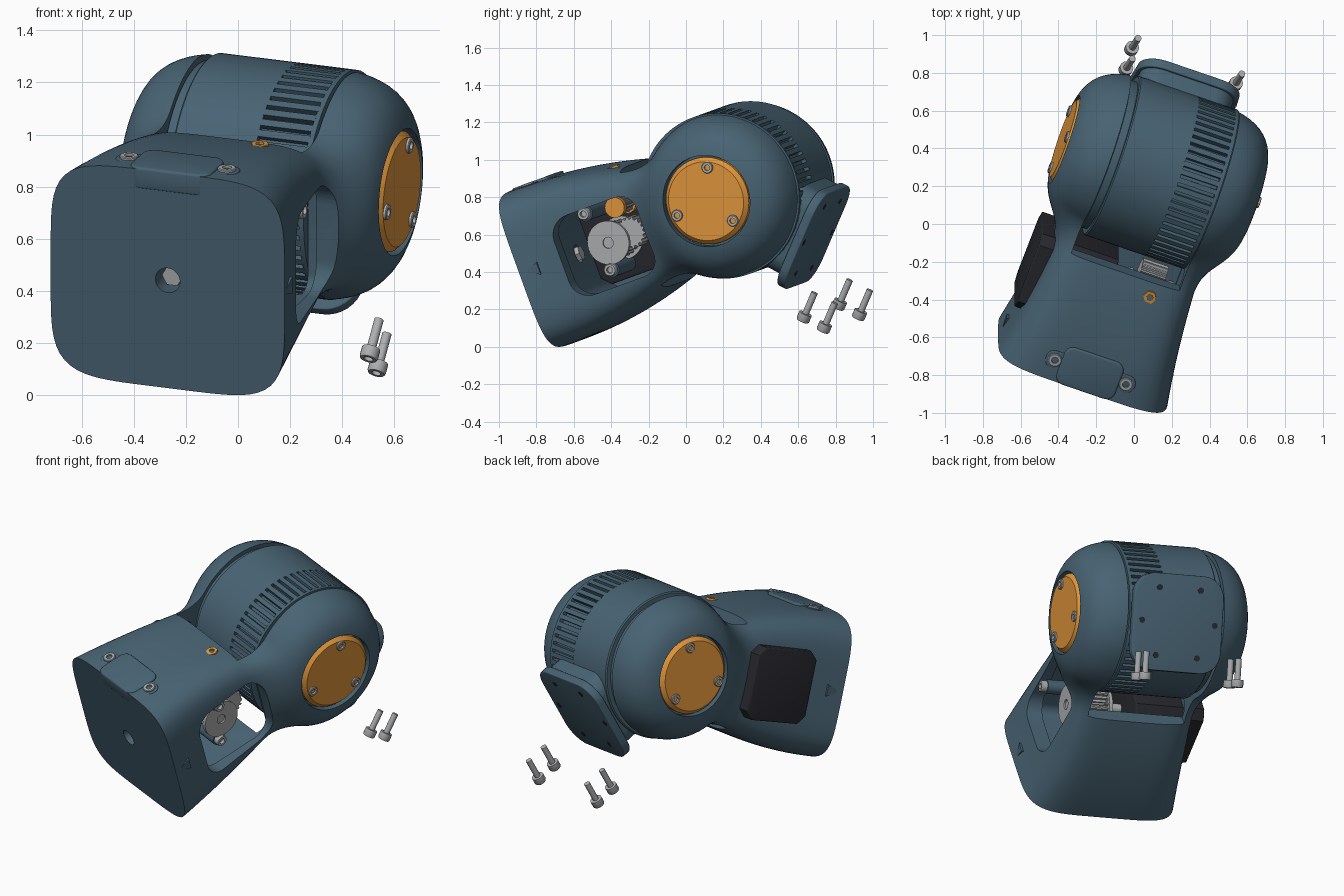
import bpy, bmesh, math
from mathutils import Matrix, Vector

if "Cube" in bpy.data.objects:
    bpy.data.objects.remove(bpy.data.objects["Cube"])

# Local frame: x = joint axis, y = from base to joint, z = up along the base face
RX = lambda d: Matrix.Rotation(math.radians(d), 4, 'X')
WORLD = Matrix.Translation((-0.27, -0.735, 0.44)) @ RX(20) @ Matrix.Rotation(math.radians(-20), 4, 'Z')
WJ, JV, R, HALF = 1.16, 0.03, 0.449, 0.545
I4 = Matrix.Identity(4)
JOINT = Matrix.Translation((0, WJ, JV))
OUT = JOINT @ RX(-45)   # output frame: y = outward, z = along flange


def material(name, col):
    m = bpy.data.materials.new(name)
    m.diffuse_color = (*col, 1)
    m.use_nodes = True
    m.node_tree.nodes["Principled BSDF"].inputs["Base Color"].default_value = m.diffuse_color
    return m


BLUE = material("slate_blue", (0.065, 0.125, 0.172))
ORANGE = material("orange", (0.76, 0.31, 0.045))
DARK = material("dark", (0.02, 0.021, 0.027))
STEEL = material("steel", (0.42, 0.43, 0.44))


def finish(name, bm, mat, frame=I4):
    bmesh.ops.remove_doubles(bm, verts=bm.verts, dist=1e-5)
    bmesh.ops.recalc_face_normals(bm, faces=bm.faces)
    bm.transform(frame)
    me = bpy.data.meshes.new(name)
    bm.to_mesh(me)
    bm.free()
    o = bpy.data.objects.new(name, me)
    bpy.context.collection.objects.link(o)
    if mat:
        me.materials.append(mat)
    return o


def lathe(name, prof, pos, axis, mat, n=32, frame=I4):
    """Revolve (radius, height) points around axis through pos."""
    bm = bmesh.new()
    rows = [[bm.verts.new((r * math.cos(2 * math.pi * i / n), r * math.sin(2 * math.pi * i / n), h))
             for i in range(n)] for r, h in prof]
    for a, b in zip(rows, rows[1:]):
        for i in range(n):
            bm.faces.new((a[i], a[(i + 1) % n], b[(i + 1) % n], b[i]))
    bm.transform(Matrix.Translation(pos) @ Vector(axis).to_track_quat('Z', 'Y').to_matrix().to_4x4())
    return finish(name, bm, mat, frame)


def cyl(name, pos, axis, r, h, mat, n=40, ch=0.0, frame=I4):
    return lathe(name, [(0, 0), (r, 0), (r, h - ch), (r - ch, h), (0, h)], pos, axis, mat, n, frame)


def box(name, lo, hi, mat, axis=0, rad=0.0, seg=6, soft=0.0, frame=I4):
    """Box with corners rounded along one axis, and optionally softened edges."""
    bm = bmesh.new()
    bmesh.ops.create_cube(bm, size=1)
    lo, hi = Vector(lo), Vector(hi)
    bm.transform(Matrix.Translation((lo + hi) / 2) @ Matrix.Diagonal((*(hi - lo), 1)))
    if rad:
        es = [e for e in bm.edges if abs((e.verts[0].co - e.verts[1].co).normalized()[axis]) > 0.9]
        bmesh.ops.bevel(bm, geom=es, offset=rad, segments=seg, profile=0.5, affect='EDGES')
    if soft:
        es = [e for e in bm.edges if e.calc_face_angle(0) > 1.2]
        bmesh.ops.bevel(bm, geom=es, offset=soft, segments=3, profile=0.5, affect='EDGES')
    return finish(name, bm, mat, frame)


def screw(name, pos, axis, r=0.031, h=0.035, length=0.05, frame=I4):
    s = r * 0.5
    return lathe(name, [(0, h * .4), (s, h * .4), (s, h), (r * .9, h), (r, h * .85), (r, 0),
                        (s, 0), (s, -length), (0, -length)], pos, axis, STEEL, 18, frame)


def cut(obj, cutter):
    m = obj.modifiers.new("cut", 'BOOLEAN')
    m.operation, m.object, m.solver = 'DIFFERENCE', cutter, 'EXACT'
    bpy.context.view_layer.objects.active = obj
    bpy.ops.object.modifier_apply(modifier=m.name)
    bpy.data.objects.remove(cutter)


# Housing: squarish neck blended smoothly into a rounded barrel
def field(x, w, z):
    a, h = 0.478 - 0.19 * w + 0.1 * w * w, 0.44 - 0.22 * w * w
    neck = (abs(x / a) ** 5 + abs(z / h) ** 5) ** 0.2 - 1
    d = math.hypot(z, w - WJ)
    barrel = (abs(x / HALF) ** 3.8 + (d / R) ** 3.8) ** (1 / 3.8) - 1
    k = 0.3
    t = max(k - abs(neck - barrel), 0) / k
    return min(neck, barrel) - t * t * k / 4


def section(w, n):
    pts = []
    for i in range(n):
        c, s = math.cos(2 * math.pi * i / n), math.sin(2 * math.pi * i / n)
        lo, hi = 0.0, 1.0
        for _ in range(26):
            mid = (lo + hi) / 2
            lo, hi = (mid, hi) if field(c * mid, w, s * mid) < 0 else (lo, mid)
        pts.append((c * lo, w, s * lo))
    return pts


N, K, M = 112, 44, 48
bm = bmesh.new()
rings = [[bm.verts.new(p) for p in section(WJ * i / K, N)] for i in range(K + 1)]
bm.faces.new(rings[0])
for a, b in zip(rings, rings[1:]):
    for i in range(N):
        bm.faces.new((a[i], a[(i + 1) % N], b[(i + 1) % N], b[i]))
half = [v.co.copy() for v in rings[-1][:N // 2 + 1]]
arcs = [[bm.verts.new((p.x, WJ + p.z * math.sin(math.pi * j / M), p.z * math.cos(math.pi * j / M)))
         for p in half] for j in range(M + 1)]
for a, b in zip(arcs, arcs[1:]):
    for i in range(N // 2):
        bm.faces.new((a[i], a[i + 1], b[i + 1], b[i]))
for v in bm.verts:   # the joint sits slightly above the base axis
    v.co.z += JV * min(1, v.co.y / WJ) ** 2
housing = finish("housing", bm, BLUE)

# Fork slot, inner cavity, side window, cap recesses, base hole
cut(housing, box("slot", (-0.31, 0.67, -1), (0.3, 2, 1), None))
cut(housing, box("cavity", (-0.34, 0.18, -0.25), (0.34, 0.75, 0.25), None, 0, 0.06))
cut(housing, box("window", (0.2, 0.235, -0.235), (0.8, 0.735, 0.215), None, 0, 0.11, 8))
for sx in (-1, 1):
    cut(housing, cyl("recess", (sx * 0.485, WJ, JV), (sx, 0, 0), 0.246, 0.3, None, 64))
cut(housing, cyl("bore", (0, -0.1, 0), (0, 1, 0), 0.05, 0.4, None))
cyl("base_shaft", (0, 0.05, 0), (0, 1, 0), 0.042, 0.15, STEEL, 6)

# Side caps with three screws, and side marks near the base
for sx, side in ((-1, "left"), (1, "right")):
    cyl(side + "_cap", (sx * 0.475, WJ, JV), (sx, 0, 0), 0.234, 0.06, ORANGE, 64, 0.022)
    for k in range(3):
        t = math.radians(66 + 120 * k)
        screw(f"{side}_cap_screw_{k}", (sx * 0.525, WJ + 0.182 * math.cos(t), JV + 0.182 * math.sin(t)),
              (sx, 0, 0), h=0.022)
    bm = bmesh.new()
    f = [[bm.verts.new((sx * x, w, z)) for w, z in ((0.02, 0), (0.11, 0.035), (0.11, -0.035))] for x in (0.43, 0.47)]
    bm.faces.new(f[0])
    bm.faces.new(f[1])
    for i in range(3):
        j = (i + 1) % 3
        bm.faces.new((f[0][i], f[0][j], f[1][j], f[1][i]))
    finish(side + "_mark", bm, BLUE)

# Hatch on top of the base
box("hatch", (-0.165, -0.003, 0.36), (0.165, 0.215, 0.447), BLUE, 2, 0.05, 6, 0.01)
box("hatch_ears", (-0.25, 0.065, 0.38), (0.25, 0.165, 0.438), BLUE, 2, 0.045, 6, 0.005)
for sx in (-1, 1):
    screw("hatch_screw", (sx * 0.2, 0.115, 0.428), (0, 0, 1), 0.036, 0.02)
lathe("insert_nut", [(0, 0), (0.018, 0), (0.018, 0.035), (0.036, 0.035), (0.036, -0.05), (0, -0.05)],
      (0.16, 0.595, 0.341), (0, 0, 1), ORANGE, 6)

# Motor block showing on the left side
box("motor", (-0.475, 0.235, -0.215), (-0.04, 0.67, 0.225), DARK, 0, 0.05, 1, 0.008)

# Pulley and idler inside the window
cyl("motor_shaft", (-0.05, 0.47, 0), (1, 0, 0), 0.03, 0.34, STEEL)
lathe("pulley_disc", [(0.03, 0), (0.118, 0), (0.118, 0.025), (0.03, 0.025), (0.03, 0)],
      (0.275, 0.47, 0), (1, 0, 0), STEEL)
cyl("pulley_back_disc", (0.05, 0.47, 0), (1, 0, 0), 0.118, 0.02, STEEL)
for k in range(2):
    cyl("idler_flange", (0.05 + 0.19 * k, 0.565, 0.165), (1, 0, 0), 0.055, 0.04, ORANGE)


def toothed(name, w, z, r, teeth, x0, x1):
    bm = bmesh.new()
    rows = []
    for x in (x0, x1):
        rows.append([bm.verts.new((x, w + q * math.cos(t), z + q * math.sin(t)))
                     for i in range(teeth * 4)
                     for t, q in [(math.pi * i / (2 * teeth), r if i % 4 < 2 else r * 0.86)]])
        bm.faces.new(rows[-1])
    n = len(rows[0])
    for i in range(n):
        bm.faces.new((rows[0][i], rows[0][(i + 1) % n], rows[1][(i + 1) % n], rows[1][i]))
    return finish(name, bm, STEEL)


toothed("pulley_teeth", 0.47, 0, 0.1, 20, 0.07, 0.275)
toothed("driven_pulley", 0.585, 0.01, 0.085, 18, 0.1, 0.24)
toothed("idler_teeth", 0.565, 0.165, 0.046, 12, 0.09, 0.24)
for z, x in ((0.19, 0.37), (-0.14, 0.28)):
    cyl("window_boss", (0.0, 0.43, z), (1, 0, 0), 0.042, x, BLUE)
    screw("window_screw", (x, 0.43, z), (1, 0, 0), 0.034, 0.035)

# Drum between the fork arms, with cooling ribs on its right part
lathe("drum", [(0, -0.305), (0.412, -0.305), (0.412, -0.265), (0.438, -0.265), (0.445, -0.258), (0.445, 0.07),
               (0.418, 0.07), (0.418, 0.275), (0.445, 0.275), (0.445, 0.295), (0, 0.295)],
      (0, WJ, JV), (1, 0, 0), BLUE, 96)
for k in range(60):
    box("drum_rib", (0.065, -0.014, 0.41), (0.278, 0.014, 0.445), BLUE, frame=JOINT @ RX(6 * k))

# Output neck and flange, turned 45 degrees down
box("output_neck", (-0.25, 0.2, -0.265), (0.27, 0.48, 0.235), BLUE, 1, 0.11, 8, 0.02, OUT)
box("output_flange", (-0.27, 0.462, -0.325), (0.295, 0.512, 0.25), BLUE, 1, 0.13, 8, 0.006, OUT)
for x, z in ((-.12, .165), (.14, .165), (-.12, -.235), (.14, -.235), (-.22, -.035), (.24, -.035)):
    cyl("flange_hole", (x, 0.5, z), (0, 1, 0), 0.018, 0.0135, DARK, 16, frame=OUT)

# Loose screws below the flange
for x in (-0.262, 0.323):
    for y in (0.695, 0.82):
        screw("loose_screw", (x, y, -0.36), (0, 0, -1), 0.036, 0.045, 0.125, OUT)

# Smooth shading, then place everything in the world
bpy.ops.object.select_all(action='DESELECT')
for o in bpy.context.scene.objects:
    o.matrix_world = WORLD
    o.select_set(True)
bpy.context.view_layer.objects.active = housing
bpy.ops.object.shade_smooth_by_angle(angle=math.radians(32))
